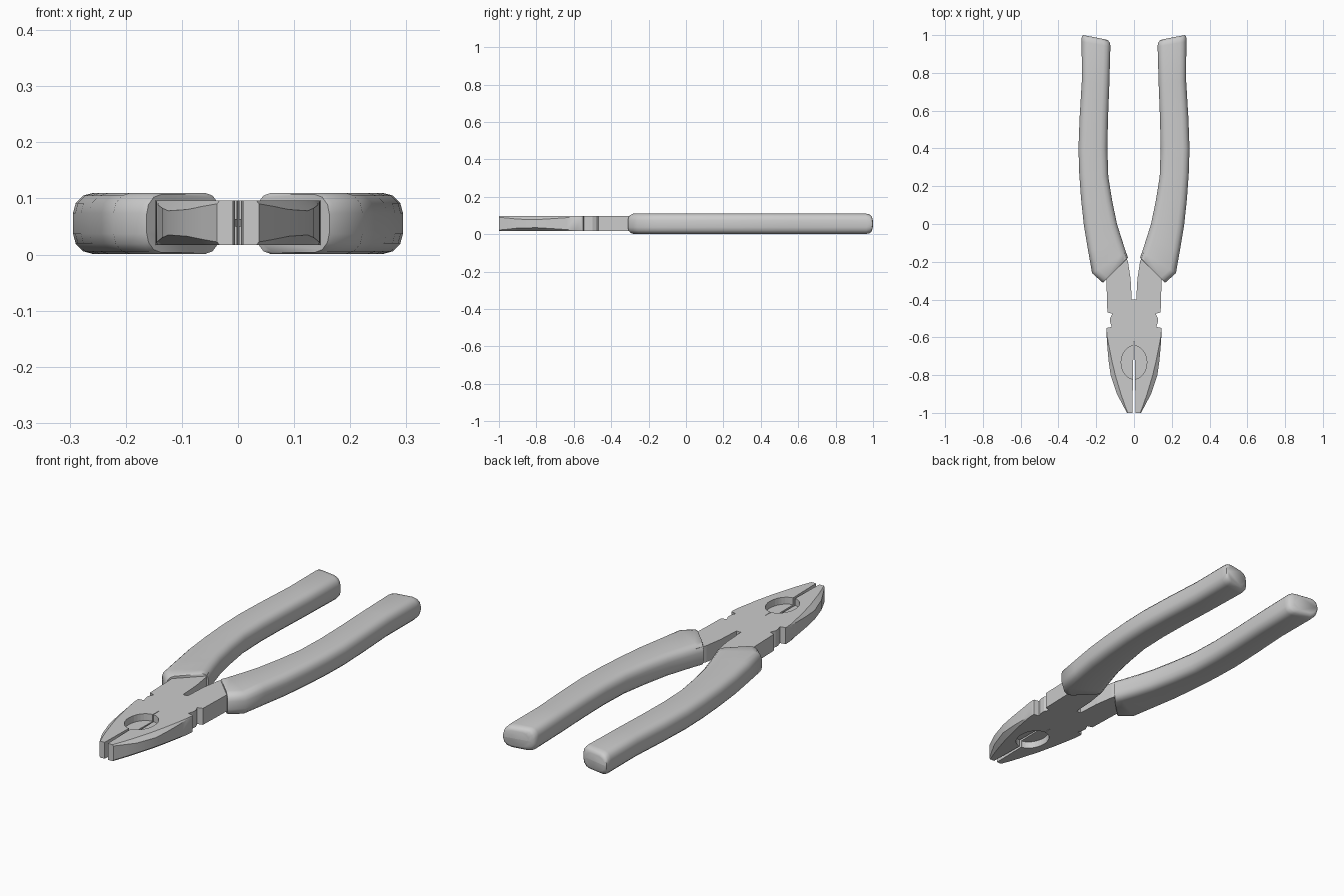
import bpy, bmesh
from math import pi, sin, cos
from mathutils import Vector, Matrix

if "Cube" in bpy.data.objects:
    bpy.data.objects.remove(bpy.data.objects["Cube"])


def finish(name, bm, mirror=True, smooth=None):
    bmesh.ops.recalc_face_normals(bm, faces=bm.faces)
    me = bpy.data.meshes.new(name)
    bm.to_mesh(me)
    bm.free()
    ob = bpy.data.objects.new(name, me)
    bpy.context.collection.objects.link(ob)
    bpy.ops.object.select_all(action='DESELECT')
    bpy.context.view_layer.objects.active = ob
    ob.select_set(True)
    if smooth:
        bpy.ops.object.shade_smooth_by_angle(angle=smooth)
    if mirror:
        m = ob.modifiers.new("mirror", 'MIRROR')
        m.use_mirror_merge = False
    return ob


def loft(rings):
    bm = bmesh.new()
    vs = [[bm.verts.new(p) for p in r] for r in rings]
    n = len(rings[0])
    for a, b in zip(vs, vs[1:]):
        for i in range(n):
            j = (i + 1) % n
            bm.faces.new((a[i], a[j], b[j], b[i]))
    bm.faces.new(vs[0])
    bm.faces.new(vs[-1])
    return bm


def rounded_ring(inner, outer, inset=0.0, r=0.036, z0=0.001, z1=0.11):
    # rounded rectangle standing on the line from inner to outer
    a, b = Vector(inner), Vector(outer)
    w = (b - a).length
    d = (b - a) / w
    z0, z1 = z0 + inset, z1 - inset
    pts = []
    corners = ((w - r, z1 - r, 0), (r, z1 - r, 1), (r, z0 + r, 2), (w - r, z0 + r, 3))
    for cx, cz, q in corners:
        for k in range(4):
            t = (q + k / 3) * pi / 2
            p = a + d * (cx + r * cos(t))
            pts.append((p.x, p.y, cz + r * sin(t)))
    return pts


# Grips: inner and outer outline points from the head to the free end
path = [((.037, -.185), (.163, -.311), .003), ((.032, -.178), (.172, -.305), 0),
        ((.042, -.15), (.222, -.26), 0), ((.065, -.08), (.243, -.14), 0),
        ((.09, 0), (.265, -.01), 0), ((.115, .12), (.28, .13), 0),
        ((.136, .25), (.29, .27), 0), ((.141, .4), (.294, .4), 0),
        ((.138, .55), (.288, .56), 0), ((.131, .73), (.276, .76), 0),
        ((.125, .94), (.277, .965), 0), ((.127, .96), (.277, .985), .003),
        ((.136, .97), (.275, .996), .010), ((.15, .977), (.268, 1.0), .020)]
finish("grips", loft([rounded_ring(a, b, s) for a, b, s in path]), smooth=0.75)

Z0, Z1 = .017, .096

# Jaws: stations of y, slit edge, top edge and outer edge
stations = [(-1, .009, .033, .037), (-.95, .008, .052, .064), (-.9, .007, .069, .09),
            (-.8, .005, .099, .124), (-.72, .004, .118, .135), (-.64, .002, .134, .142),
            (-.59, 0, .143, .145), (-.56, 0, .145, .146)]
rings = []
for y, xi, xt, xo in stations:
    h = min(.018, .003 + (xo - xt) * .6)
    rings.append([(xi, y, Z0), (xt, y, Z0), (xo, y, Z0 + h),
                  (xo, y, Z1 - h), (xt, y, Z1), (xi, y, Z1)])
jaws = finish("jaws", loft(rings), mirror=False, smooth=0.4)

# Oval recess cut into both sides of the jaws
for z in (.0, .113):
    bm = bmesh.new()
    bmesh.ops.create_cone(bm, cap_ends=True, segments=32, radius1=1, radius2=1, depth=1,
                          matrix=Matrix.Translation((0, -.733, z)) @ Matrix.Diagonal((.068, .088, .1, 1)))
    cutter = finish("recess_cutter", bm, mirror=False)
    cutter.hide_render = True
    mod = jaws.modifiers.new("recess", 'BOOLEAN')
    mod.operation, mod.object, mod.solver = 'DIFFERENCE', cutter, 'EXACT'
    bpy.context.view_layer.objects.active = jaws
    bpy.ops.object.modifier_apply(modifier=mod.name)
    bpy.data.objects.remove(cutter)
jaws.modifiers.new("mirror", 'MIRROR').use_mirror_merge = False

# Pivot body with side notches and tangs running into the grips
outline = [(0, -.56), (.146, -.56), (.144, -.55), (.118, -.545), (.126, -.52), (.127, -.50),
           (.115, -.475), (.141, -.468), (.146, -.3), (.16, -.24), (.1, -.13), (.05, -.15),
           (.032, -.2), (.018, -.29), (.012, -.4), (0, -.4)]
finish("pivot_body", loft([[(x, y, z) for x, y in outline] for z in (Z0, Z1)]))
